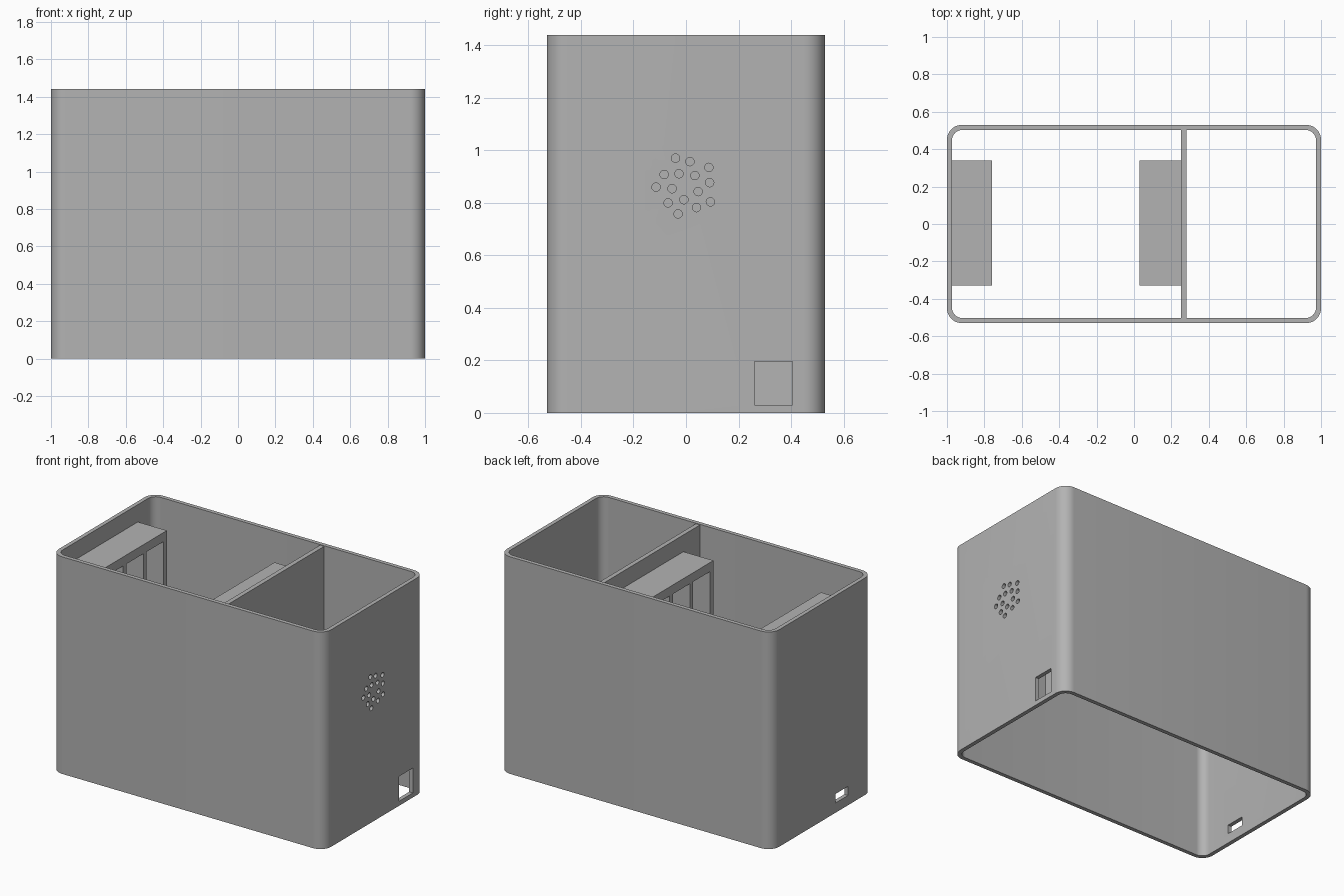
import bpy, bmesh, math
from mathutils import Matrix, Vector

if "Cube" in bpy.data.objects:
    bpy.data.objects.remove(bpy.data.objects["Cube"], do_unlink=True)

grey = bpy.data.materials.new("plain grey")
grey.use_nodes = True
grey.diffuse_color = (0.45, 0.45, 0.45, 1)
grey.node_tree.nodes["Principled BSDF"].inputs["Base Color"].default_value = grey.diffuse_color

HEIGHT = 1.44
WALL = 0.027
HALF_X, HALF_Y = 1.0, 0.53


def finish(name, bm):
    mesh = bpy.data.meshes.new(name)
    bm.to_mesh(mesh)
    bm.free()
    mesh.materials.append(grey)
    obj = bpy.data.objects.new(name, mesh)
    bpy.context.collection.objects.link(obj)
    return obj


def add_box(bm, low, high):
    low, high = Vector(low), Vector(high)
    place = Matrix.Translation((low + high) / 2) @ Matrix.Diagonal((*(high - low), 1))
    return bmesh.ops.create_cube(bm, size=1, matrix=place)["verts"]


def box(name, low, high, radius=0):
    bm = bmesh.new()
    add_box(bm, low, high)
    if radius:
        upright = [e for e in bm.edges if abs(e.verts[0].co.z - e.verts[1].co.z) > 0.1]
        bmesh.ops.bevel(bm, geom=upright, offset=radius, segments=10, profile=0.5, affect='EDGES')
    return finish(name, bm)


def cut(target, cutter):
    cutter.hide_render = True
    mod = target.modifiers.new("cut", 'BOOLEAN')
    mod.operation, mod.solver, mod.object = 'DIFFERENCE', 'EXACT', cutter
    bpy.context.view_layer.objects.active = target
    bpy.ops.object.modifier_apply(modifier=mod.name)
    bpy.data.objects.remove(cutter, do_unlink=True)


# Outer sleeve, open at top and bottom
sleeve = box("sleeve", (-HALF_X, -HALF_Y, 0), (HALF_X, HALF_Y, HEIGHT), 0.08)
cut(sleeve, box("cavity_cutter", (WALL - HALF_X, WALL - HALF_Y, -0.1),
                (HALF_X - WALL, HALF_Y - WALL, HEIGHT + 0.1), 0.055))

# Socket opening in the left wall and cable slot in the right wall
cut(sleeve, box("socket_cutter", (0.9, 0.26, 0.03), (1.1, 0.405, 0.195)))
cut(sleeve, box("slot_cutter", (-1.1, -0.27, 0.065), (-0.9, -0.14, 0.125)))

# Cluster of round vent holes in the left wall
vents = [(-.04, .97), (.015, .957), (.087, .935), (-.083, .908), (-.027, .911),
         (.034, .904), (.09, .877), (-.114, .86), (-.053, .854), (.046, .843),
         (-.068, .8), (-.008, .812), (.04, .782), (.093, .804), (-.03, .758)]
bm = bmesh.new()
for y, z in vents:
    place = Matrix.Translation((1, y, z)) @ Matrix.Rotation(math.pi / 2, 4, 'Y')
    bmesh.ops.create_cone(bm, cap_ends=True, segments=20, radius1=0.016, radius2=0.016,
                          depth=0.2, matrix=place)
cut(sleeve, finish("vent_cutter", bm))

# Upright divider between the two compartments
LOW = 0.66
box("divider", (0.25, -0.51, LOW), (0.28, 0.51, HEIGHT - 0.004))


# Ribbed shelves, one on the right wall and one on the divider
def shelf(name, x0, x1):
    y0, y1, top, slab, rib = -0.33, 0.34, 1.325, 0.06, 0.035
    bm = bmesh.new()
    add_box(bm, (x0, y0, top - slab), (x1, y1, top))
    for i in range(4):
        y = y0 + i * (y1 - y0 - rib) / 3
        add_box(bm, (x0, y, LOW), (x1, y + rib, top - slab))
    return finish(name, bm)


shelf("wall_shelf", -0.98, -0.76)
shelf("divider_shelf", 0.03, 0.255)

# Smooth the rounded corners, keep the rest crisp
bpy.ops.object.select_all(action='DESELECT')
sleeve.select_set(True)
bpy.context.view_layer.objects.active = sleeve
bpy.ops.object.shade_smooth_by_angle(angle=math.radians(30))
